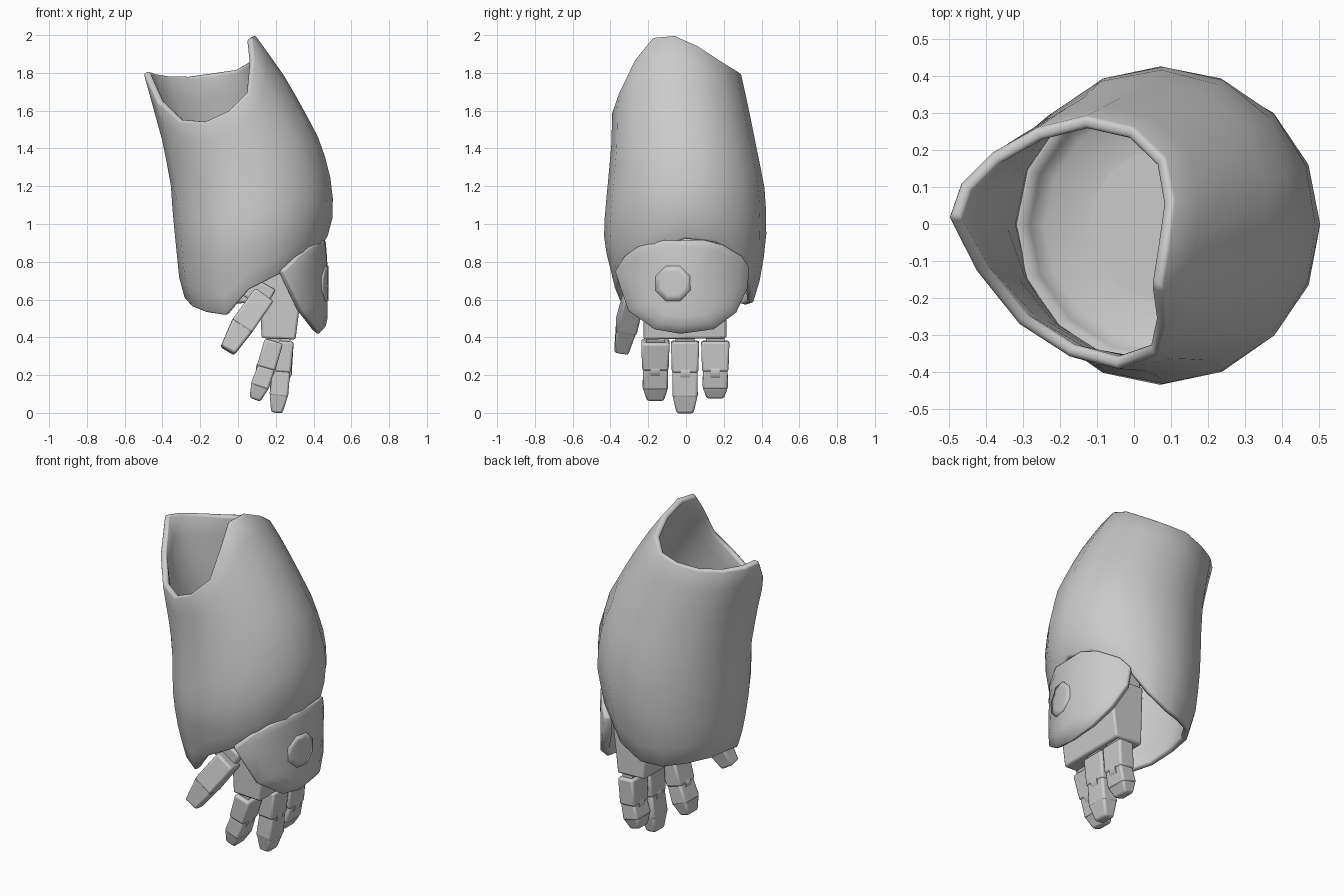
import bpy, bmesh, math
from mathutils import Vector

cube = bpy.data.objects.get("Cube")
if cube:
    bpy.data.objects.remove(cube)

grey = bpy.data.materials.new("plain_grey")
grey.use_nodes = True
COLOR = (0.6, 0.6, 0.6, 1)
grey.diffuse_color = COLOR
grey.node_tree.nodes["Principled BSDF"].inputs["Base Color"].default_value = COLOR


def make(name, verts, faces, thickness=0, bevel=0.01, angle=35):
    """Mesh object with optional inward thickness, softened edges and smooth shading."""
    mesh = bpy.data.meshes.new(name)
    mesh.from_pydata(verts, [], faces)
    mesh.materials.append(grey)
    obj = bpy.data.objects.new(name, mesh)
    bpy.context.collection.objects.link(obj)
    if thickness:
        m = obj.modifiers.new("thickness", 'SOLIDIFY')
        m.thickness, m.offset = thickness, -1
    else:
        bm = bmesh.new()
        bm.from_mesh(mesh)
        bmesh.ops.recalc_face_normals(bm, faces=bm.faces)
        bm.to_mesh(mesh)
        bm.free()
    if bevel:
        m = obj.modifiers.new("soft_edges", 'BEVEL')
        m.width, m.segments, m.limit_method = bevel, 2, 'ANGLE'
        m.angle_limit = math.radians(40)
    bpy.ops.object.select_all(action='DESELECT')
    obj.select_set(True)
    bpy.context.view_layer.objects.active = obj
    bpy.ops.object.shade_smooth_by_angle(angle=math.radians(angle))
    return obj


def bridge(rings, n):
    return [(r * n + c, (r + 1) * n + c, (r + 1) * n + (c + 1) % n, r * n + (c + 1) % n)
            for r in range(rings - 1) for c in range(n)]


# Forearm sections: height, then left, right, front and back extents
SECTIONS = [(2.0, -.56, .09, -.36, .24), (1.8, -.5, .235, -.37, .29),
            (1.62, -.45, .34, -.39, .33), (1.42, -.395, .445, -.395, .37),
            (1.2, -.355, .5, -.415, .415), (1.05, -.345, .505, -.43, .425),
            (.9, -.33, .465, -.435, .425), (.7, -.31, .42, -.385, .39),
            (.5, -.25, .36, -.34, .33)]


def shell_point(angle, z, inset=0):
    for hi, lo in zip(SECTIONS, SECTIONS[1:]):
        if z >= lo[0]:
            break
    t = (hi[0] - z) / (hi[0] - lo[0])
    xl, xr, yf, yb = (a + (b - a) * t for a, b in zip(hi[1:], lo[1:]))
    # the left side narrows to a point near the top rim
    pinch = max(0, -math.cos(angle)) * min(1, max(0, (z - 1.5) / .3))
    return ((xl + xr) / 2 + ((xr - xl) / 2 - inset) * math.cos(angle),
            (yf + yb) / 2 + .06 * pinch
            + ((yb - yf) / 2 - inset) * math.sin(angle) * (1 - .3 * pinch), z)


# Forearm shell between two wavy rims, counter-clockwise from +x
TOP = [2, 1.945, 1.87, 1.82, 1.8, 1.78, 1.78, 1.79, 1.8, 1.65, 1.55, 1.54, 1.6, 1.7, 1.87, 1.99]
LOW = [.92, .9, .82, .65, .58, .57, .59, .6, .6, .56, .53, .515, .65, .72, .78, .86]
N, ROWS = len(TOP), 11
angles = [math.tau * c / N for c in range(N)]
verts = [shell_point(a, t + (b - t) * r / (ROWS - 1))
         for r in range(ROWS) for a, t, b in zip(angles, TOP, LOW)]
make("forearm_shell", verts, bridge(ROWS, N), thickness=.035, bevel=.012, angle=50)

# Shallow bowl that closes the inside of the forearm
BOWL = ((1.15, .03), (1.09, .06), (1.06, .1), (1.05, .22))
verts = [shell_point(a, z, inset) for z, inset in BOWL for a in angles]
make("inner_bowl", verts, bridge(4, N) + [tuple(range(3 * N, 4 * N))],
     thickness=.01, bevel=0, angle=60)


def block(name, start, end, size0, size1, side=(0, 1, 0), bevel=.012):
    """Tapered box from start to end; sizes are (along side, across side)."""
    p0, p1 = Vector(start), Vector(end)
    d = (p1 - p0).normalized()
    u = Vector(side)
    u = (u - d * u.dot(d)).normalized()
    v = d.cross(u)
    verts = [p + u * s[0] * i / 2 + v * s[1] * j / 2
             for p, s in ((p0, size0), (p1, size1))
             for i, j in ((-1, -1), (1, -1), (1, 1), (-1, 1))]
    return make(name, verts, bridge(2, 4) + [(0, 1, 2, 3), (4, 5, 6, 7)], bevel=bevel)


def pin(name, centre, radius, length, axis, sides=12):
    """Short cylinder along an axis."""
    axis = Vector(axis).normalized()
    u = axis.orthogonal().normalized()
    v = axis.cross(u)
    verts = [Vector(centre) + axis * s * length / 2
             + (u * math.cos(k * math.tau / sides) + v * math.sin(k * math.tau / sides)) * radius
             for s in (-1, 1) for k in range(sides)]
    caps = [tuple(range(sides)), tuple(range(sides, 2 * sides))]
    return make(name, verts, bridge(2, sides) + caps, bevel=0)


# Palm and wrist
block("palm", (.23, -.01, .76), (.215, -.005, .395), (.44, .24), (.44, .18))
block("wrist", (.22, -.01, .9), (.21, -.01, .7), (.32, .24), (.4, .24))

# Fingers: y, knuckle, middle joint and tip in x and z
FINGERS = {"index": (-.162, (.19, .41), (.148, .235), (.09, .07)),
           "middle": (-.005, (.245, .41), (.23, .215), (.205, 0)),
           "outer": (.155, (.245, .41), (.235, .22), (.2, .08))}
for name, (y, a, b, c) in FINGERS.items():
    A, B, C = (Vector((p[0], y, p[1])) for p in (a, b, c))
    block(name + "_finger_base", A - Vector((0, 0, .03)), B, (.15, .1), (.14, .1))
    mid = B.lerp(C, .6)
    block(name + "_finger_middle", B + (B - C) * .12, mid, (.13, .09), (.135, .1))
    block(name + "_finger_tip", mid - (C - B) * .08, C, (.136, .1), (.09, .06))
    pin(name + "_knuckle", A - Vector((0, 0, .015)), .035, .1, (0, 1, 0))
    pin(name + "_joint", B, .054, .05, (0, 1, 0))

# Thumb
block("thumb_base", (.135, -.275, .62), (.015, -.318, .45), (.11, .12), (.115, .125))
block("thumb_tip", (.025, -.315, .465), (-.055, -.342, .33), (.11, .125), (.075, .085))
block("thumb_mount", (.05, -.2, .67), (.17, -.2, .6), (.14, .11), (.14, .12))


def guard_plate(name, outline, mid, steps, lift, thickness, bevel):
    """Plate that follows the curve of the guard, from an outline in y and z."""
    n = len(outline)
    verts = []
    for s in range(1, steps + 1):
        for y, z in outline:
            py, pz = (m + (q - m) * s / steps for m, q in zip(mid, (y, z)))
            x = .065 + .41 * math.sqrt(1 - (py / .42) ** 2) - max(0, .47 - pz) * .9
            verts.append((x + lift, py, pz))
    make(name, verts, [tuple(range(n))] + bridge(steps, n), thickness, bevel)


# Curved guard on the back of the hand with an octagonal disc
OUTLINE = [(-.38, .75), (-.31, .54), (-.17, .44), (-.03, .415), (.15, .44), (.27, .53),
           (.33, .66), (.34, .77), (.3, .83), (.2, .89), (.1, .915), (-.12, .915),
           (-.26, .88), (-.33, .83)]
guard_plate("hand_guard", OUTLINE, (-.01, .68), 6, 0, .05, .01)
DISC = (-.07, .685)
octagon = [(DISC[0] + .1 * math.cos(k * math.tau / 8 + .4),
            DISC[1] + .1 * math.sin(k * math.tau / 8 + .4)) for k in range(8)]
guard_plate("guard_disc", octagon, DISC, 3, .004, .009, 0)
